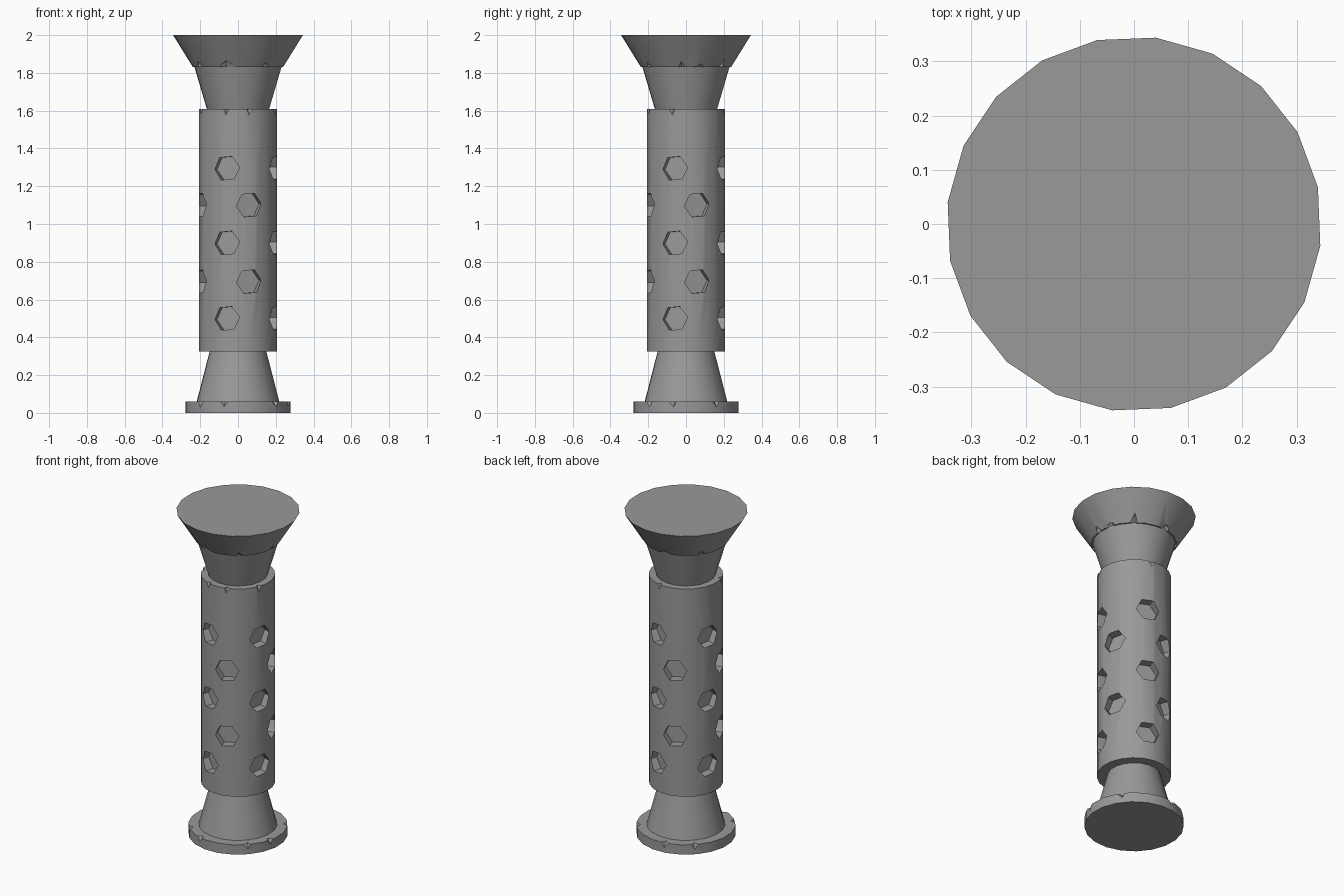
import bpy, bmesh, math, random
from mathutils import Vector, Matrix

if "Cube" in bpy.data.objects:
    bpy.data.objects.remove(bpy.data.objects["Cube"])

random.seed(4)
SIDES = 20
TURN = math.radians(11.3)

stone = bpy.data.materials.new("dark_stone")
stone.diffuse_color = (0.32, 0.32, 0.32, 1)
stone.use_nodes = True
stone.node_tree.nodes["Principled BSDF"].inputs["Base Color"].default_value = stone.diffuse_color


def make_object(name, bm):
    bmesh.ops.recalc_face_normals(bm, faces=bm.faces[:])
    mesh = bpy.data.meshes.new(name)
    bm.to_mesh(mesh)
    bm.free()
    mesh.materials.append(stone)
    ob = bpy.data.objects.new(name, mesh)
    bpy.context.collection.objects.link(ob)
    return ob


def frustum(name, r0, r1, z0, z1):
    bm = bmesh.new()
    rings = [[bm.verts.new((r * math.cos(TURN + math.tau * i / SIDES),
                            r * math.sin(TURN + math.tau * i / SIDES), z))
              for i in range(SIDES)] for r, z in ((r0, z0), (r1, z1))]
    bm.faces.new(rings[0])
    bm.faces.new(rings[1])
    for i in range(SIDES):
        j = (i + 1) % SIDES
        bm.faces.new((rings[0][i], rings[0][j], rings[1][j], rings[1][i]))
    return make_object(name, bm)


def add_chip(bm, deg, radius, z, w, d, h):
    # small diamond centred on a rim, bites a notch out of it
    a = math.radians(deg)
    out, side, up = Vector((math.cos(a), math.sin(a), 0)), Vector((-math.sin(a), math.cos(a), 0)), Vector((0, 0, 1))
    c = out * radius + up * z
    skew = side * w * random.uniform(-0.5, 0.5)
    pts = [c + out * (d + h), c - out * d + skew, c + side * w, c - side * w, c + up * h + skew, c - up * h + skew]
    v = [bm.verts.new(p) for p in pts]
    for x in (0, 1):
        for y in (2, 3):
            for k in (4, 5):
                bm.faces.new((v[x], v[y], v[k]))


def carve(ob, bm):
    cutter = make_object(ob.name + "_cutter", bm)
    cutter.hide_render = True
    mod = ob.modifiers.new("carve", 'BOOLEAN')
    mod.operation, mod.solver, mod.object = 'DIFFERENCE', 'EXACT', cutter
    bpy.context.view_layer.objects.active = ob
    bpy.ops.object.modifier_apply(modifier=mod.name)
    bpy.data.objects.remove(cutter)


# stacked stone parts
base = frustum("base_disc", 0.279, 0.279, 0.0, 0.06)
base_cone = frustum("base_cone", 0.22, 0.15, 0.06, 0.33)
shaft = frustum("shaft", 0.209, 0.209, 0.325, 1.61)
neck = frustum("neck_cone", 0.165, 0.233, 1.605, 1.835)
capital = frustum("capital", 0.24, 0.346, 1.83, 2.0)

# hexagonal sockets, four per row, alternate rows staggered
bm = bmesh.new()
for row, z in enumerate((0.5, 0.695, 0.9, 1.1, 1.295)):
    for q in range(4):
        a = math.radians(90 * q + (-17 if row % 2 == 0 else 17))
        m = (Matrix.Rotation(a, 4, 'Z') @ Matrix.Translation((0.21, 0, z))
             @ Matrix.Rotation(math.pi / 2, 4, 'Y') @ Matrix.Rotation(math.radians(5), 4, 'Z'))
        bmesh.ops.create_cone(bm, cap_ends=True, segments=6, radius1=0.069,
                              radius2=0.069, depth=0.11, matrix=m)
# worn notches on the shaft's upper rim
for deg in (-107, -72, -20, 80, 200):
    add_chip(bm, deg, 0.208, 1.61, 0.018, 0.018, 0.035)
carve(shaft, bm)

# worn notches on the base rim
bm = bmesh.new()
for deg in (-105, -45, -15, 35, 100, 135, 225):
    add_chip(bm, deg, 0.277, 0.06, 0.022, 0.025, 0.03)
carve(base, bm)

# worn notches on the capital's lower edge
bm = bmesh.new()
for deg, w, h in ((-102, 0.05, 0.045), (-53, 0.02, 0.03), (-5, 0.018, 0.04), (15, 0.04, 0.02),
                  (50, 0.02, 0.06), (95, 0.04, 0.03), (145, 0.025, 0.03), (215, 0.025, 0.04)):
    add_chip(bm, deg, 0.242, 1.83, w, 0.025, h)
carve(capital, bm)

# smooth round walls, crisp rims and sockets
for ob in bpy.context.view_layer.objects:
    ob.select_set(True)
bpy.context.view_layer.objects.active = shaft
bpy.ops.object.shade_smooth_by_angle(angle=math.radians(30))
